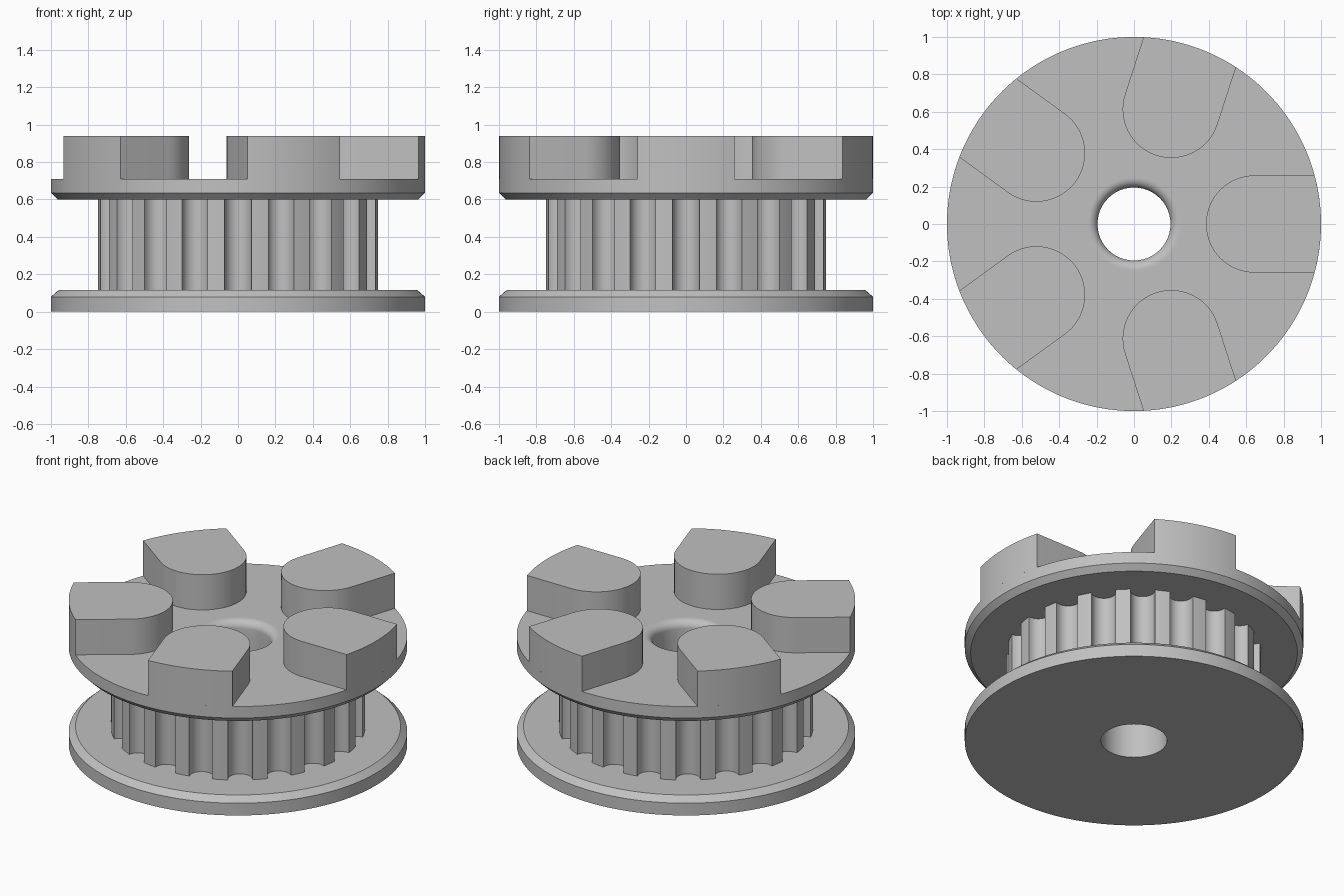
import bpy, bmesh
from math import sin, cos, pi, asin, sqrt, radians

cube = bpy.data.objects.get("Cube")
if cube:
    bpy.data.objects.remove(cube, do_unlink=True)

# Single plain grey
grey = bpy.data.materials.new("plain grey")
grey.use_nodes = True
colour = (0.53, 0.53, 0.53, 1)
grey.diffuse_color = colour
grey.node_tree.nodes["Principled BSDF"].inputs["Base Color"].default_value = colour

BORE = 0.195      # centre hole radius
CORE_LOW, CORE_HIGH = 0.115, 0.60
DECK, LUG_TOP = 0.71, 0.94


def finish(bm, name):
    bmesh.ops.recalc_face_normals(bm, faces=bm.faces)
    mesh = bpy.data.meshes.new(name)
    bm.to_mesh(mesh)
    bm.free()
    mesh.materials.append(grey)
    obj = bpy.data.objects.new(name, mesh)
    bpy.context.collection.objects.link(obj)
    bpy.ops.object.select_all(action='DESELECT')
    obj.select_set(True)
    bpy.context.view_layer.objects.active = obj
    bpy.ops.object.shade_smooth_by_angle(angle=radians(30))
    return obj


def join_loops(bm, loops):
    """Skin a closed series of closed vertex loops with quads."""
    for a, b in zip(loops, loops[1:] + loops[:1]):
        for i in range(len(a)):
            j = (i + 1) % len(a)
            bm.faces.new((a[i], a[j], b[j], b[i]))


def lathe(name, profile, steps=180):
    bm = bmesh.new()
    loops = [[bm.verts.new((r * cos(2 * pi * i / steps), r * sin(2 * pi * i / steps), z))
              for i in range(steps)] for r, z in profile]
    join_loops(bm, loops)
    return finish(bm, name)


# Flanges: chamfered discs, the upper one with a rounded bore mouth
lathe("bottom_flange", [(BORE, 0), (1, 0), (1, 0.08), (0.96, CORE_LOW), (BORE, CORE_LOW)])
F = 0.05
fillet = [(BORE + F - F * sin(t * pi / 16), DECK - F + F * cos(t * pi / 16)) for t in range(9)]
lathe("top_flange", [(BORE, CORE_HIGH), (0.965, CORE_HIGH), (1, 0.635), (1, DECK),
                     (BORE + F + 0.01, DECK)] + fillet)

# Toothed core: lands separated by round-bottomed grooves
TEETH, R, GROOVE, GROOVE_AT = 20, 0.752, 0.0725, 0.737
outline = []
for k in range(TEETH):
    a = 2 * pi * k / TEETH
    half = asin(GROOVE / R)
    pts = [(R * cos(half), -GROOVE)]
    pts += [(GROOVE_AT - GROOVE * sin(pi * t / 12), -GROOVE * cos(pi * t / 12)) for t in range(13)]
    pts.append((R * cos(half), GROOVE))
    land = 2 * pi / TEETH - 2 * half
    pts += [(R * cos(half + land * t / 3), R * sin(half + land * t / 3)) for t in (1, 2)]
    outline += [(x * cos(a) - y * sin(a), x * sin(a) + y * cos(a)) for x, y in pts]
n = len(outline)
shift = radians(-5.5)
inner = [(BORE * cos(2 * pi * i / n + shift), BORE * sin(2 * pi * i / n + shift)) for i in range(n)]
bm = bmesh.new()
join_loops(bm, [[bm.verts.new((x, y, z)) for x, y in ring]
                for ring, z in ((inner, CORE_LOW), (outline, CORE_LOW),
                                (outline, CORE_HIGH), (inner, CORE_HIGH))])
finish(bm, "toothed_core")

# Drive lugs: rounded inner end, parallel sides, rim-flush outer face
LUG_R, LUG_AT = 0.26, 0.645
reach = asin(LUG_R)
lug = [(LUG_AT - LUG_R * sin(pi * t / 32), LUG_R * cos(pi * t / 32)) for t in range(33)]
lug += [(cos(reach * t / 8), sin(reach * t / 8)) for t in range(-8, 9)]
for k in range(5):
    a = 2 * pi * k / 5
    bm = bmesh.new()
    low, high = [[bm.verts.new((x * cos(a) - y * sin(a), x * sin(a) + y * cos(a), z))
                  for x, y in lug] for z in (DECK, LUG_TOP)]
    bm.faces.new(low)
    bm.faces.new(high)
    for i in range(len(lug)):
        j = (i + 1) % len(lug)
        bm.faces.new((low[i], low[j], high[j], high[i]))
    finish(bm, f"drive_lug_{k + 1}")
